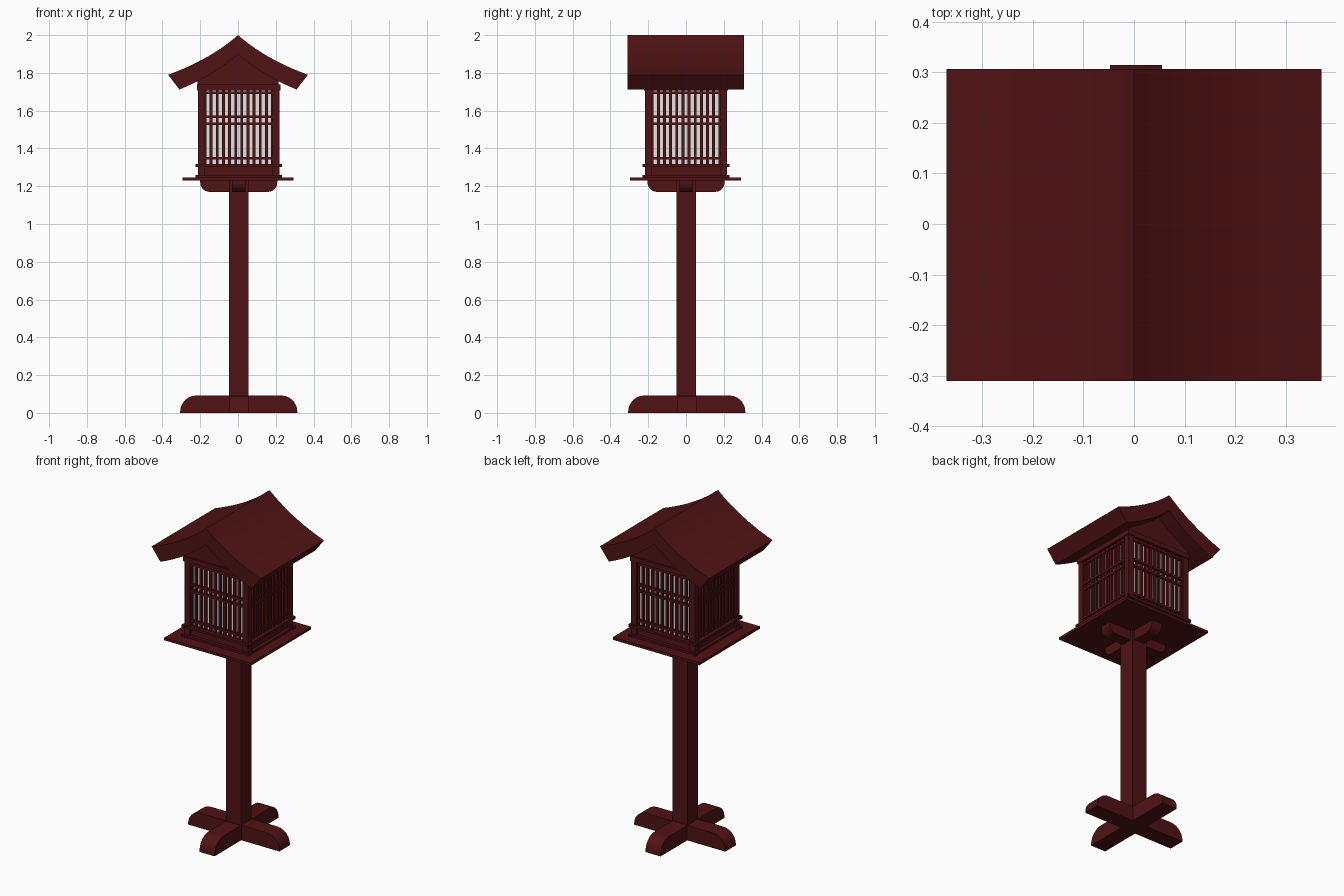
import bpy, bmesh, math
from mathutils import Matrix, Vector

if "Cube" in bpy.data.objects:
    bpy.data.objects.remove(bpy.data.objects["Cube"])


def material(name, rgb):
    m = bpy.data.materials.new(name)
    m.diffuse_color = (*rgb, 1)
    m.use_nodes = True
    m.node_tree.nodes["Principled BSDF"].inputs["Base Color"].default_value = m.diffuse_color
    return m


RED = material("dark red lacquer", (0.082, 0.006, 0.007))
PAPER = material("paper white", (0.8, 0.78, 0.76))
CX = 0.004                       # axis of the pole and lamp box


def finish(bm, name, mat, smooth=False):
    bmesh.ops.recalc_face_normals(bm, faces=bm.faces)
    me = bpy.data.meshes.new(name)
    bm.to_mesh(me)
    bm.free()
    me.materials.append(mat)
    ob = bpy.data.objects.new(name, me)
    bpy.context.collection.objects.link(ob)
    if smooth:
        bpy.ops.object.select_all(action='DESELECT')
        ob.select_set(True)
        bpy.context.view_layer.objects.active = ob
        bpy.ops.object.shade_smooth_by_angle(angle=math.radians(30))
    return ob


def add_box(bm, x0, x1, y0, y1, z0, z1, rot=0):
    size = Matrix.Diagonal((x1 - x0, y1 - y0, z1 - z0, 1))
    mid = Matrix.Translation(((x0 + x1) / 2, (y0 + y1) / 2, (z0 + z1) / 2))
    turn = Matrix.Translation((CX, 0, 0)) @ Matrix.Rotation(rot, 4, 'Z')
    bmesh.ops.create_cube(bm, size=1, matrix=turn @ mid @ size)


def boxes(name, specs, mat=RED, turns=(0,)):
    bm = bmesh.new()
    for k in turns:
        for s in specs:
            add_box(bm, *s, rot=k * math.pi / 2)
    return finish(bm, name, mat)


def prism(name, profile, y0, y1, rot=0, cx=0.0, cy=0.0):
    """Extrude an x-z profile along y, then turn it about z."""
    bm = bmesh.new()
    face = bm.faces.new([bm.verts.new((x, y0, z)) for x, z in profile])
    ext = bmesh.ops.extrude_face_region(bm, geom=[face])
    bmesh.ops.translate(bm, vec=(0, y1 - y0, 0),
                        verts=[v for v in ext["geom"] if isinstance(v, bmesh.types.BMVert)])
    bm.transform(Matrix.Translation((cx, cy, 0)) @ Matrix.Rotation(rot, 4, 'Z'))
    return finish(bm, name, RED, True)


def rounded_bar(half, z_flat, z_round, r, n=6):
    """Bar profile with square corners at z_flat and rounded ones at z_round."""
    s = 1 if z_round > z_flat else -1
    arc = [(half - r + r * math.cos(a), z_round - s * r + s * r * math.sin(a))
           for a in (i * math.pi / 2 / n for i in range(n + 1))]
    right = [(half, z_flat)] + arc
    return right + [(-x, z) for x, z in reversed(right)]


# Crossed feet and crossed brackets
for i, axis in enumerate(("side", "front")):
    prism(axis + "_foot", rounded_bar(0.31, 0, 0.092, 0.085), -0.051, 0.051,
          i * math.pi / 2, CX, 0.004)
    prism(axis + "_bracket", rounded_bar(0.204, 1.232, 1.17, 0.05), -0.035, 0.035,
          i * math.pi / 2, CX, 0.0)

boxes("pole", [(-0.051, 0.051, -0.05, 0.052, 0, 1.232)])
boxes("platform", [(-0.297, 0.29, -0.297, 0.29, 1.23, 1.246)])

# Lamp box frame: one side described, turned four times
FOUR = range(4)
W = 0.217
boxes("corner_posts", [(-W, -W + 0.038, -W, -W + 0.038, 1.246, 1.735)], turns=FOUR)
boxes("sill_panels", [(-0.18, 0.18, -0.207, -0.19, 1.246, 1.315)], turns=FOUR)
boxes("top_beams", [(-0.222, 0.222, -0.222, -0.18, 1.708, 1.738)], turns=FOUR)
boxes("outer_rails", [(-0.23, 0.23, -0.226, -0.205, 1.303, 1.317),
                      (-0.23, 0.23, -0.226, -0.205, 1.246, 1.259)], turns=FOUR)

# Lattice: upright slats and cross bars
pitch = 0.0325
slats = [(x - 0.0075, x + 0.0075, -0.208, -0.195, 1.31, 1.71)
         for x in ((i - 5.5) * pitch for i in range(12))]
boxes("lattice_slats", slats, turns=FOUR)
boxes("lattice_bars", [(-0.182, 0.182, -0.211, -0.195, z - 0.007, z + 0.007)
                       for z in (1.348, 1.53, 1.568, 1.695)], turns=FOUR)

# Paper lining
boxes("paper_lining", [(-0.185, 0.185, -0.188, -0.183, 1.3, 1.72)], PAPER, FOUR)
boxes("ceiling", [(-0.2, 0.2, -0.2, 0.2, 1.72, 1.736)])


def bezier(p, q, r, n):
    p, q, r = Vector(p), Vector(q), Vector(r)
    return [tuple(p * (1 - t) ** 2 + q * 2 * t * (1 - t) + r * t * t)
            for t in (i / n for i in range(n + 1))]


# Swept roof with a curved top and a curved underside
top = bezier((0, 2.0), (0.145, 1.872), (0.37, 1.79), 10)
under = bezier((0.31, 1.712), (0.13, 1.785), (0, 1.9), 8)
half = top + under
roof = half + [(-x, z) for x, z in reversed(half[1:-1])]
prism("roof", roof, -0.31, 0.306)

# Gable walls that close the ends below the roof
gable_half = [(0.215, 1.73), (0.215, 1.765)] + [(x, z + 0.01) for x, z in under if x < 0.2]
gable = gable_half + [(-x, z) for x, z in reversed(gable_half[:-1])]
for name, y in (("front_gable", -0.205), ("back_gable", 0.205)):
    prism(name, gable, y - 0.008, y + 0.008)
